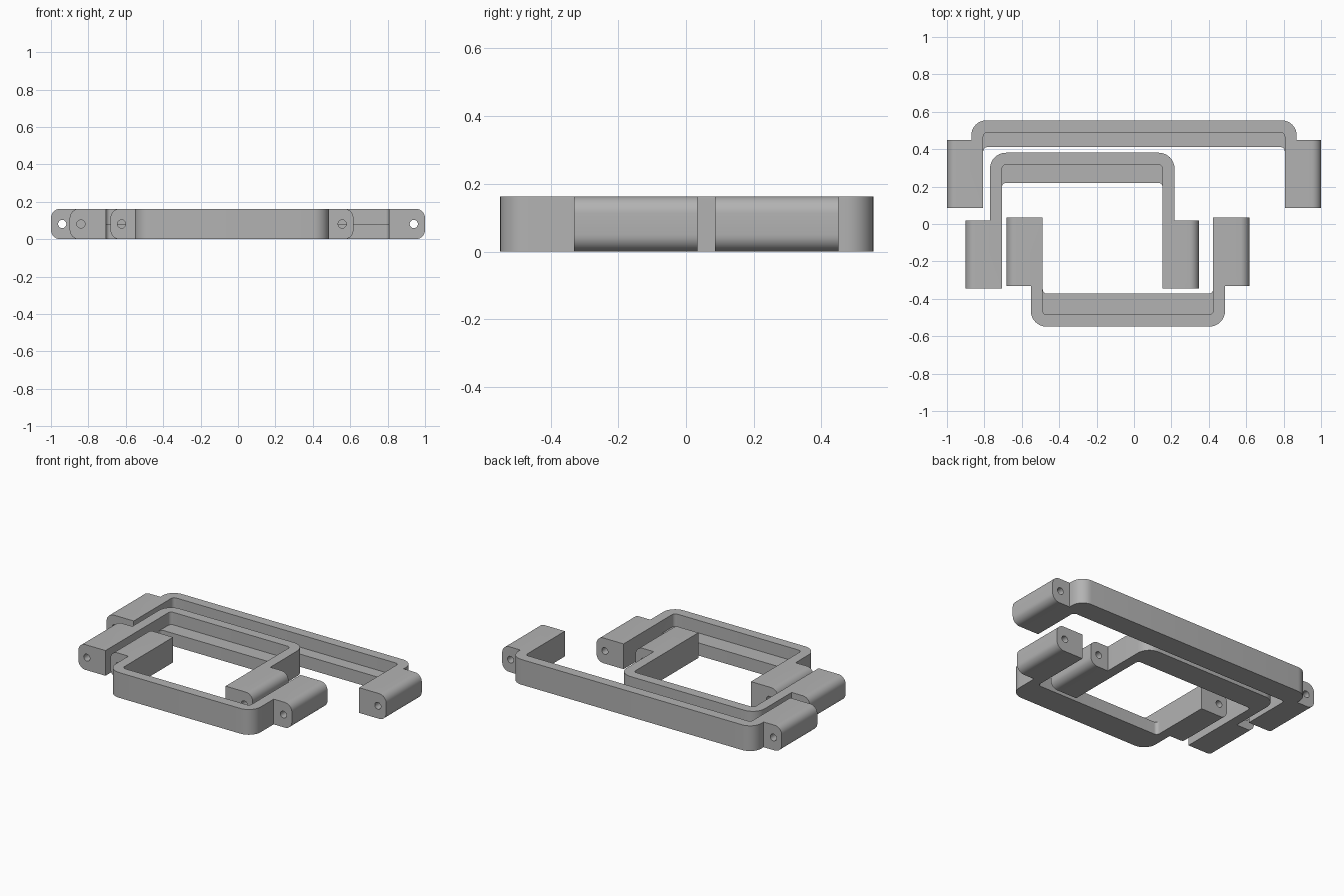
import bpy, bmesh, math
from mathutils import Vector

if "Cube" in bpy.data.objects:
    bpy.data.objects.remove(bpy.data.objects["Cube"])

HEIGHT, LEDGE_Z = 0.163, 0.082
WALL, TAB = 0.064, 0.194        # band thickness, full width of an end block

grey = bpy.data.materials.new("plain_grey")
grey.diffuse_color = (0.45, 0.45, 0.45, 1)
grey.use_nodes = True
grey.node_tree.nodes["Principled BSDF"].inputs["Base Color"].default_value = grey.diffuse_color


def rounded(corners, steps=8):
    """Polygon from right-angle corners (u, v, radius)."""
    pts, n = [], len(corners)
    for i, (u, v, r) in enumerate(corners):
        p = Vector((u, v))
        if r == 0:
            pts.append(p)
            continue
        a = (Vector(corners[i - 1][:2]) - p).normalized()
        b = (Vector(corners[(i + 1) % n][:2]) - p).normalized()
        c = p + (a + b) * r
        for k in range(steps + 1):
            t = math.pi / 2 * k / steps
            pts.append(c - b * r * math.cos(t) - a * r * math.sin(t))
    return pts


def prism(name, pts, place, lo, hi):
    """Extrude a 2D outline from lo to hi; place maps (u, v, w) to x, y, z."""
    bm = bmesh.new()
    rings = [[bm.verts.new(place(p.x, p.y, w)) for p in pts] for w in (lo, hi)]
    bm.faces.new(rings[0])
    bm.faces.new(rings[1])
    n = len(pts)
    for i in range(n):
        j = (i + 1) % n
        bm.faces.new((rings[0][i], rings[0][j], rings[1][j], rings[1][i]))
    bmesh.ops.recalc_face_normals(bm, faces=bm.faces)
    mesh = bpy.data.meshes.new(name)
    bm.to_mesh(mesh)
    bm.free()
    mesh.materials.append(grey)
    obj = bpy.data.objects.new(name, mesh)
    bpy.context.collection.objects.link(obj)
    return obj


def combine(body, tool, operation):
    mod = body.modifiers.new("combine", 'BOOLEAN')
    mod.operation, mod.object, mod.solver = operation, tool, 'EXACT'
    bpy.context.view_layer.update()
    deps = bpy.context.evaluated_depsgraph_get()
    mesh = bpy.data.meshes.new_from_object(body.evaluated_get(deps))
    body.modifiers.clear()
    body.data = mesh
    bpy.data.objects.remove(tool)


def bracket(name, x0, x1, back, side, ledge, tab_start, tab_end, radius):
    """U-shaped bracket; depths are measured from its back edge."""
    def flat(u, v, w):
        return (u, back - side * v, w)

    def along(u, v, w):
        return (u, back - side * w, v)

    # Outer band with rounded back corners
    mid = (tab_start + tab_end) / 2
    body = prism(name, rounded([(x0, 0, radius), (x1, 0, radius), (x1, mid, 0), (x0, mid, 0)]),
                 flat, 0, HEIGHT)
    # End blocks, rounded on their outer long edges
    ends = ((x0 + WALL, -1), (x1 - WALL, 1))
    for inner, d in ends:
        a, b = inner - d * 0.02, inner + d * TAB
        block = prism("block", rounded([(a, 0, 0), (b, 0, 0.05), (b, HEIGHT, 0.05), (a, HEIGHT, 0)]),
                      along, tab_start, tab_end)
        combine(body, block, 'UNION')
    # Opening: wide above the ledge, shallower below it
    xa, xb, far = x0 + WALL, x1 - WALL, tab_end + 0.1
    for depth, lo, hi in ((WALL, LEDGE_Z, HEIGHT + 0.1), (ledge, -0.1, HEIGHT + 0.1)):
        pocket = prism("pocket", rounded([(xa, depth, 0.022), (xb, depth, 0.022), (xb, far, 0), (xa, far, 0)]),
                       flat, lo, hi)
        combine(body, pocket, 'DIFFERENCE')
    # Screw holes through the blocks
    for inner, d in ends:
        cx = inner + d * (TAB - 0.06)
        ring = [Vector((cx + 0.022 * math.cos(2 * math.pi * k / 24),
                        HEIGHT / 2 + 0.022 * math.sin(2 * math.pi * k / 24))) for k in range(24)]
        combine(body, prism("hole", ring, along, tab_start - 0.01, tab_end + 0.05), 'DIFFERENCE')

    bpy.ops.object.select_all(action='DESELECT')
    body.select_set(True)
    bpy.context.view_layer.objects.active = body
    bpy.ops.object.shade_smooth_by_angle(angle=math.radians(30))


bracket("wide_bracket", -0.87, 0.87, 0.554, 1, 0.143, 0.104, 0.468, 0.08)
bracket("middle_bracket", -0.77, 0.217, 0.381, 1, 0.161, 0.361, 0.726, 0.085)
bracket("front_bracket", -0.552, 0.487, -0.549, -1, 0.177, 0.218, 0.583, 0.085)
